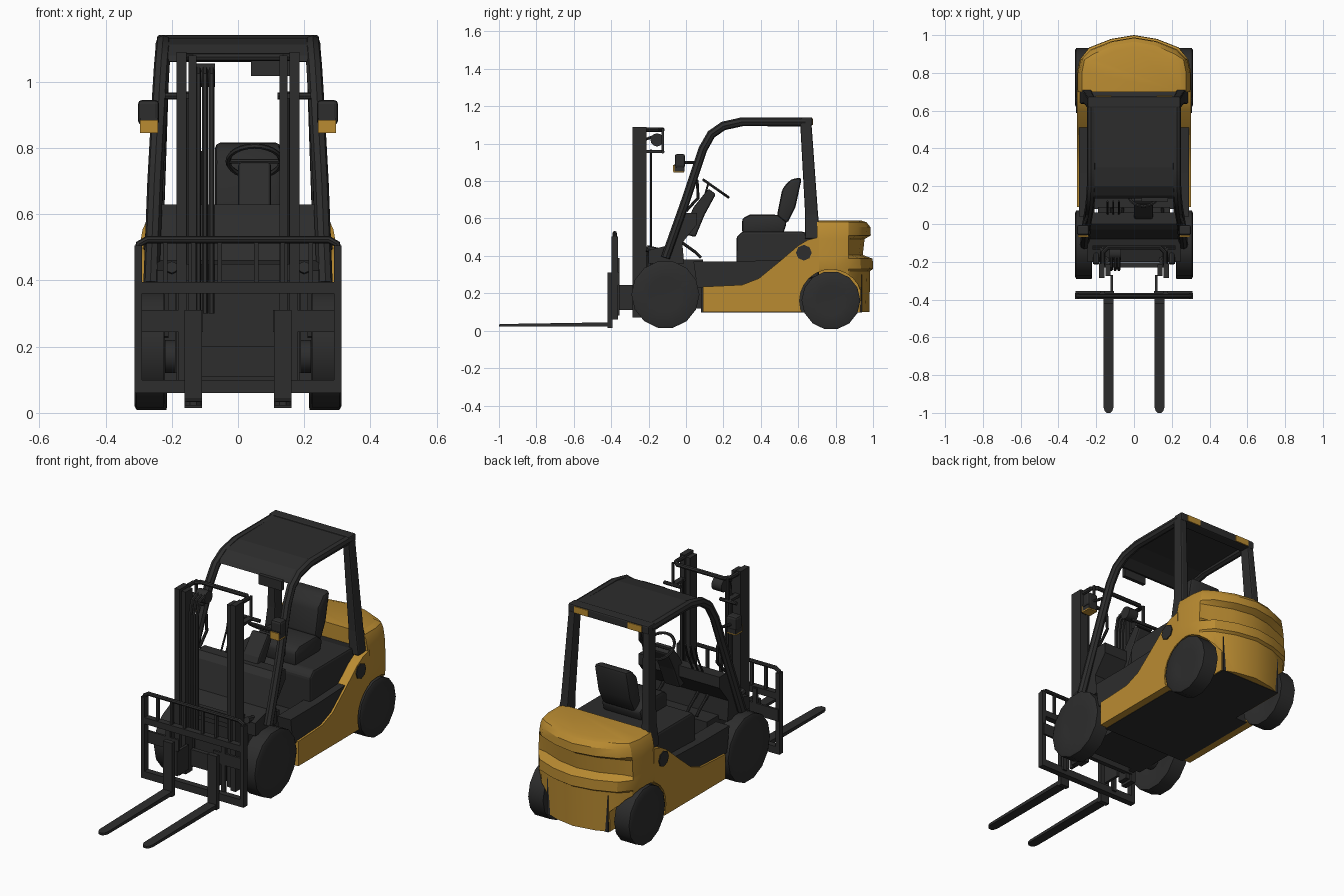
import bpy, bmesh, math

if "Cube" in bpy.data.objects:
    bpy.data.objects.remove(bpy.data.objects["Cube"])


def material(name, color):
    m = bpy.data.materials.new(name)
    m.diffuse_color = (*color, 1)
    m.use_nodes = True
    m.node_tree.nodes["Principled BSDF"].inputs["Base Color"].default_value = m.diffuse_color
    return m


YELLOW = material("machine yellow", (0.49, 0.26, 0.031))
DARK = material("charcoal", (0.026, 0.026, 0.026))


def activate(ob):
    bpy.ops.object.select_all(action='DESELECT')
    ob.select_set(True)
    bpy.context.view_layer.objects.active = ob


def apply_all(ob):
    activate(ob)
    for m in list(ob.modifiers):
        bpy.ops.object.modifier_apply(modifier=m.name)


def finish(ob, mat, mirror=False, smooth=False, bevel=0):
    ob.data.materials.append(mat)
    if bevel:
        m = ob.modifiers.new("bevel", 'BEVEL')
        m.width, m.segments, m.limit_method = bevel, 2, 'ANGLE'
    if mirror:
        ob.modifiers.new("mirror", 'MIRROR')
    apply_all(ob)
    if smooth:
        bpy.ops.object.shade_smooth_by_angle(angle=math.radians(35))
    return ob


def loft(name, rings, mat, **kw):
    """Skin equal-length rings of points and cap both ends."""
    bm = bmesh.new()
    vs = [[bm.verts.new(p) for p in r] for r in rings]
    n = len(vs[0])
    for a, b in zip(vs, vs[1:]):
        for i in range(n):
            bm.faces.new((a[i], a[(i + 1) % n], b[(i + 1) % n], b[i]))
    bm.faces.new(vs[0])
    bm.faces.new(vs[-1])
    bmesh.ops.recalc_face_normals(bm, faces=bm.faces)
    me = bpy.data.meshes.new(name)
    bm.to_mesh(me)
    bm.free()
    ob = bpy.data.objects.new(name, me)
    bpy.context.collection.objects.link(ob)
    return finish(ob, mat, **kw)


def rect(x0, x1, y0, y1, z):
    return [(x0, y0, z), (x1, y0, z), (x1, y1, z), (x0, y1, z)]


def box(name, x0, x1, y0, y1, z0, z1, mat=DARK, **kw):
    return loft(name, [rect(x0, x1, y0, y1, z0), rect(x0, x1, y0, y1, z1)], mat, **kw)


def prism(name, x0, x1, profile, mat=DARK, **kw):
    """Side (y, z) profile extruded across x."""
    return loft(name, [[(x, y, z) for y, z in profile] for x in (x0, x1)], mat, **kw)


def lathe(name, y, z, profile, n=16, mat=DARK, **kw):
    """(x, radius) profile turned about an x-axis through (y, z)."""
    t = [2 * math.pi * i / n for i in range(n)]
    return loft(name, [[(x, y + r * math.cos(a), z + r * math.sin(a)) for a in t]
                       for x, r in profile], mat, **kw)


def tube(name, pts, r, mat=DARK, res=2, **kw):
    cu = bpy.data.curves.new(name, 'CURVE')
    cu.dimensions, cu.bevel_depth, cu.bevel_resolution, cu.use_fill_caps = '3D', r, res, True
    sp = cu.splines.new('POLY')
    sp.points.add(len(pts) - 1)
    for p, c in zip(sp.points, pts):
        p.co = (*c, 1)
    ob = bpy.data.objects.new(name, cu)
    bpy.context.collection.objects.link(ob)
    activate(ob)
    bpy.ops.object.convert(target='MESH')
    return finish(bpy.context.object, mat, smooth=True, **kw)


# --- wheels
def wheel(name, y, z, r, x0, x1):
    lathe(name, y, z, [(x0 + .02, r * .5), (x0 + .004, r * .9), (x0 + .006, r), (x1 - .006, r),
                       (x1, r * .93), (x1 - .003, r * .5), (x1 - .005, r * .05)],
          n=14, mirror=True, smooth=True)


wheel("front_wheel", -0.11, 0.193, 0.182, 0.218, 0.312)
wheel("rear_wheel", 0.775, 0.162, 0.157, 0.21, 0.312)
lathe("front_axle", -0.11, 0.17, [(-0.22, 0.05), (0.22, 0.05)], smooth=True)
lathe("rear_axle", 0.775, 0.16, [(-0.21, 0.04), (0.21, 0.04)], smooth=True)

# --- chassis, floor and hood
box("chassis", -0.26, 0.26, 0.08, 0.6, 0.098, 0.30)
box("front_chassis", -0.19, 0.19, -0.18, 0.09, 0.12, 0.38)
box("rear_belly", -0.185, 0.185, 0.6, 0.94, 0.098, 0.3)
prism("step_sill", 0.21, 0.292, [(0.06, 0.23), (0.04, 0.37), (0.27, 0.37), (0.52, 0.38), (0.4, 0.2)],
      mirror=True)
prism("engine_hood", -0.25, 0.25, [(0.27, 0.28), (0.27, 0.50), (0.30, 0.53), (0.62, 0.53),
                                   (0.71, 0.505), (0.71, 0.28)], bevel=0.012)
prism("dash_cowl", -0.245, 0.245, [(-0.2, 0.36), (-0.2, 0.43), (-0.08, 0.46), (-0.03, 0.6),
                                   (0.0, 0.63), (0.06, 0.63), (0.06, 0.57), (-0.02, 0.47), (-0.01, 0.36)])

# --- yellow bodywork with rear wheel arches cut out
side = prism("side_panel", 0.25, 0.303,
             [(0.09, 0.10), (0.09, 0.235), (0.30, 0.245), (0.39, 0.28), (0.50, 0.37),
              (0.60, 0.455), (0.65, 0.485), (0.71, 0.50), (0.71, 0.10)], YELLOW, mirror=True)


def weight_ring(z, w, back):
    half = [(w, 0.70), (w, 0.80), (w * .95, min(0.87, back - .07)), (w * .78, back - .065),
            (w * .4, back - .02), (0, back)]
    return [(x, y, z) for x, y in half] + [(-x, y, z) for x, y in half[-2::-1]]


weight = loft("counterweight", [weight_ring(*r) for r in (
    (0.10, 0.293, 0.98), (0.32, 0.300, 0.985), (0.33, 0.303, 1.0), (0.385, 0.303, 0.998),
    (0.405, 0.302, 0.945), (0.49, 0.298, 0.955), (0.51, 0.296, 0.988), (0.555, 0.288, 0.985),
    (0.58, 0.276, 0.965), (0.59, 0.25, 0.935))], YELLOW)
cutter = lathe("arch_cutter", 0.775, 0.16, [(0.19, 0.168), (0.4, 0.168)], 24, mirror=True)
cutter.hide_render = True
for ob in (side, weight):
    m = ob.modifiers.new("arch", 'BOOLEAN')
    m.operation, m.object, m.solver = 'DIFFERENCE', cutter, 'EXACT'
    apply_all(ob)
    bpy.ops.object.shade_smooth_by_angle(angle=math.radians(28))
bpy.data.objects.remove(cutter)
lathe("side_cap", 0.63, 0.417, [(0.29, 0.042), (0.308, 0.042)], 8, mirror=True)

# --- overhead guard
tube("guard_front_pillar", [(0.262, -0.11, 0.39), (0.25, 0.0, 0.70), (0.235, 0.09, 0.97),
                            (0.23, 0.135, 1.05), (0.226, 0.2, 1.095), (0.225, 0.3, 1.117),
                            (0.225, 0.64, 1.117)], 0.024, mirror=True)
loft("guard_rear_pillar", [rect(0.225, 0.287, 0.635, 0.72, 0.49), rect(0.222, 0.27, 0.637, 0.706, 0.62),
                           rect(0.205, 0.245, 0.61, 0.67, 1.12)], DARK, mirror=True, bevel=0.008)
prism("roof_panel", -0.22, 0.22, [(0.135, 1.062), (0.15, 1.08), (0.20, 1.113), (0.3, 1.132), (0.64, 1.136),
                                  (0.64, 1.115), (0.3, 1.11), (0.2, 1.09), (0.15, 1.06)])
box("roof_rear_beam", -0.245, 0.245, 0.615, 0.675, 1.095, 1.141, bevel=0.008)
box("roof_rear_lamp", 0.12, 0.205, 0.673, 0.679, 1.10, 1.135, YELLOW, mirror=True)
box("rear_view_mirror", 0.04, 0.18, 0.12, 0.14, 1.018, 1.07)
tube("grab_handle", [(0.235, 0.0, 0.64), (0.235, 0.065, 0.71), (0.235, 0.06, 0.80), (0.235, 0.04, 0.82)],
     0.008, mirror=True)

# --- headlamps with amber lower lens
box("headlamp_housing", 0.238, 0.302, -0.06, -0.005, 0.87, 0.945, mirror=True, bevel=0.012)
box("headlamp_base", 0.242, 0.296, -0.062, -0.008, 0.852, 0.89, mirror=True)
box("indicator_lens", 0.242, 0.296, -0.069, -0.061, 0.852, 0.885, YELLOW, mirror=True)
box("indicator_underside", 0.242, 0.296, -0.068, -0.01, 0.845, 0.852, YELLOW, mirror=True)
tube("headlamp_stalk", [(0.27, -0.02, 0.9), (0.24, 0.065, 0.9)], 0.008, mirror=True)

# --- seat and controls
prism("seat_cushion", -0.10, 0.14, [(0.30, 0.52), (0.30, 0.60), (0.34, 0.62), (0.49, 0.62),
                                    (0.54, 0.58), (0.52, 0.52)], bevel=0.015, smooth=True)
prism("seat_back", -0.07, 0.13, [(0.485, 0.61), (0.515, 0.76), (0.56, 0.81), (0.62, 0.82),
                                 (0.585, 0.66), (0.54, 0.57)], bevel=0.018, smooth=True)
prism("steering_column", 0.0, 0.1, [(-0.02, 0.52), (0.04, 0.66), (0.12, 0.76), (0.16, 0.73),
                                    (0.10, 0.62), (0.05, 0.5)], bevel=0.01)
bpy.ops.mesh.primitive_torus_add(location=(0.05, 0.16, 0.76), rotation=(math.radians(-35), 0, 0),
                                 major_radius=0.08, minor_radius=0.008, major_segments=24, minor_segments=6)
bpy.context.object.name = "steering_wheel"
finish(bpy.context.object, DARK, smooth=True)
tube("steering_spoke", [(-0.03, 0.16, 0.76), (0.13, 0.16, 0.76)], 0.007)
for i, x in enumerate((-0.12, -0.06, 0.15)):
    tube(f"pedal_{i}", [(x, -0.02, 0.47), (x, 0.05, 0.42), (x, 0.08, 0.39)], 0.008)
for i, x in enumerate((-0.14, -0.11, -0.08)):
    tube(f"lever_{i}", [(x, 0.05, 0.62), (x, 0.10, 0.72), (x, 0.12, 0.79)], 0.005)

# --- mast
box("mast_outer_rail", 0.155, 0.185, -0.285, -0.21, 0.07, 1.09, mirror=True)
box("mast_inner_rail", 0.125, 0.15, -0.275, -0.215, 0.08, 1.08, mirror=True)
tube("lift_cylinder", [(0.15, -0.19, 0.12), (0.15, -0.19, 0.45)], 0.02, mirror=True)
tube("lift_rod", [(0.15, -0.187, 0.4), (0.15, -0.187, 0.97)], 0.005, mirror=True)
for z0, z1 in ((0.11, 0.2), (0.40, 0.45)):
    box("mast_crossbeam", -0.16, 0.16, -0.23, -0.205, z0, z1)
tube("mast_top_bar", [(s * x, y, 1.075) for s, x, y in (
    (-1, .165, -.22), (-1, .165, -.15), (-1, .14, -.125), (1, .14, -.125), (1, .165, -.15), (1, .165, -.22))], 0.012)
tube("mast_middle_bar", [(s * x, -0.125, 0.957) for s, x in ((1, 0.12), (1, 0.22))], 0.01, mirror=True)
box("mast_bracket", 0.15, 0.18, -0.215, -0.12, 0.95, 0.965, mirror=True)
box("mast_bracket_post", 0.16, 0.172, -0.13, -0.118, 0.95, 1.08, mirror=True)
lathe("hose_pulley", -0.155, 1.02, [(-0.13, 0.035), (-0.07, 0.035)], 12, smooth=True)
for x in (-0.12, -0.1, -0.08):
    tube("mast_hose", [(x, -0.17, 1.04), (x, -0.225, 1.02), (x, -0.24, 0.95), (x, -0.24, 0.3)], 0.009, res=1)
tube("tilt_cylinder", [(0.2, -0.21, 0.44), (0.2, -0.05, 0.40)], 0.018, mirror=True)

# --- carriage, load backrest and forks
for z0, z1 in ((0.06, 0.10), (0.36, 0.395)):
    box("carriage_bar", -0.312, 0.312, -0.398, -0.364, z0, z1)
box("carriage_plate", 0.105, 0.31, -0.368, -0.356, 0.245, 0.31, mirror=True)
box("carriage_side", 0.11, 0.125, -0.37, -0.27, 0.11, 0.245, mirror=True)
box("carriage_upright", 0.155, 0.18, -0.37, -0.355, 0.08, 0.39, mirror=True)
box("backrest_end_post", 0.29, 0.312, -0.398, -0.364, 0.06, 0.505, mirror=True)
tube("backrest_top_rail", [(-0.301, -0.381, 0.48), (-0.299, -0.381, 0.51), (-0.275, -0.381, 0.523),
                           (0.275, -0.381, 0.523), (0.299, -0.381, 0.51), (0.301, -0.381, 0.48)], 0.011)
for x in (0.055, 0.135, 0.22):
    box("backrest_bar", x - .007, x + .007, -0.388, -0.374, 0.39, 0.52, mirror=True)
box("fork_shank", 0.108, 0.162, -0.42, -0.394, 0.015, 0.31, mirror=True)
loft("fork_blade", [[(0.135 + s * w, y, z) for s, z in ((-1, 0.022), (1, 0.022), (1, t), (-1, t))]
                    for y, w, t in ((-0.40, .027, .045), (-0.97, .026, .036), (-0.99, .02, .035),
                                    (-1.0, .010, .034))], DARK, mirror=True)
